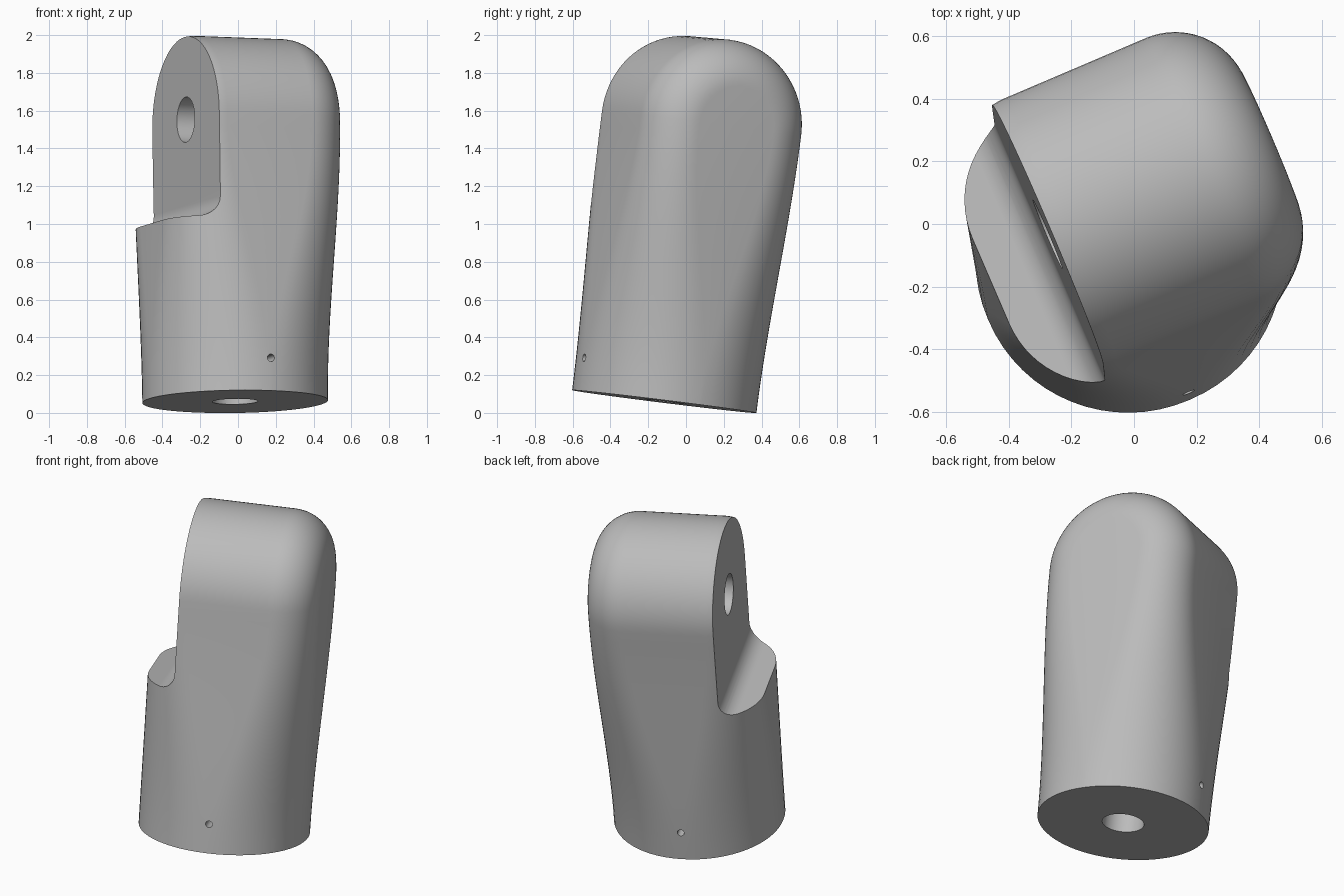
import bpy, bmesh, math
from mathutils import Vector, Matrix

if "Cube" in bpy.data.objects:
    bpy.data.objects.remove(bpy.data.objects["Cube"])

# Local frame: u along the hinge pin, v across it, w up the leaning body
w = Vector((-0.015, 0.123, 0.992)).normalized()
u = Vector((0.918, 0.396, 0))
u = (u - w * u.dot(w)).normalized()
v = w.cross(u)
FRAME = Matrix.Translation((-0.015, -0.115, 0.06)) @ Matrix((u, v, w)).transposed().to_4x4()

PIVOT = 1.485      # height of the hinge pin axis
NOTCH_U = -0.26    # plane of the hinge face
LEDGE = 0.935      # height of the notch floor

gray = bpy.data.materials.new("plain gray")
gray.use_nodes = True
COLOR = (0.5, 0.5, 0.5, 1)
gray.diffuse_color = COLOR
gray.node_tree.nodes["Principled BSDF"].inputs["Base Color"].default_value = COLOR


def make_object(name, bm):
    bmesh.ops.remove_doubles(bm, verts=bm.verts, dist=0.0002)
    bmesh.ops.recalc_face_normals(bm, faces=bm.faces)
    mesh = bpy.data.meshes.new(name)
    bm.to_mesh(mesh)
    bm.free()
    mesh.materials.append(gray)
    obj = bpy.data.objects.new(name, mesh)
    bpy.context.collection.objects.link(obj)
    obj.matrix_world = FRAME
    return obj


def section(t):
    """Half outline (v >= 0), a circle at t=0 and a rounded box at t=1."""
    def mix(a, b):
        return a + (b - a) * t
    far, near = mix(0.49, 0.515), mix(0.49, 0.455)
    half, r = mix(0.49, 0.455), mix(0.485, 0.24)
    pts = [(far, 0)]
    for i in range(33):
        ang = math.pi * i / 32
        side = far - r if i <= 16 else r - near
        pts.append((side + r * math.cos(ang), half - r + r * math.sin(ang)))
        if i == 16:
            pts.append((r - near, half))
    return pts + [(-near, 0)]


def bridge(bm, rows, closed):
    grid = [[bm.verts.new(p) for p in row] for row in rows]
    for a, b in zip(grid, grid[1:]):
        n = len(a)
        for i in range(n if closed else n - 1):
            j = (i + 1) % n
            bm.faces.new((a[i], a[j], b[j], b[i]))
    return grid


# Body: circle blending to a rounded box, closed by spinning the outline over the pin
bm = bmesh.new()
rows = []
for k in range(21):
    s = k / 20
    half = section(s * s * (3 - 2 * s))
    ring = half + [(x, -y) for x, y in half[-2:0:-1]]
    rows.append([(x, y, PIVOT * s) for x, y in ring])
grid = bridge(bm, rows, True)
bm.faces.new(grid[0])
dome = []
for k in range(41):
    a = math.pi * k / 40
    dome.append([(x, y * math.cos(a), PIVOT + y * math.sin(a)) for x, y in section(1)])
bridge(bm, dome, False)
body = make_object("hinge_body", bm)


def cylinder_cutter(name, radius, depth, axis, centre, sides=48):
    bm = bmesh.new()
    turn = Vector((0, 0, 1)).rotation_difference(Vector(axis)).to_matrix().to_4x4()
    bmesh.ops.create_cone(bm, cap_ends=True, segments=sides, radius1=radius, radius2=radius,
                          depth=depth, matrix=Matrix.Translation(centre) @ turn)
    return make_object(name, bm)


# Notch cutter with a rounded inner corner
bm = bmesh.new()
fillet = 0.1
profile = [(-1, 2.3), (-1, LEDGE)]
for i in range(11):
    a = math.pi / 2 * i / 10
    profile.append((NOTCH_U - fillet + fillet * math.sin(a), LEDGE + fillet - fillet * math.cos(a)))
profile.append((NOTCH_U, 2.3))
face = bm.faces.new([bm.verts.new((x, -1, z)) for x, z in profile])
out = bmesh.ops.extrude_face_region(bm, geom=[face])
bmesh.ops.translate(bm, vec=(0, 2, 0),
                    verts=[g for g in out["geom"] if isinstance(g, bmesh.types.BMVert)])
cutters = [
    make_object("notch_cutter", bm),
    cylinder_cutter("hinge_hole_cutter", 0.12, 0.8, (1, 0, 0), (NOTCH_U - 0.05, 0, PIVOT + 0.01)),
    cylinder_cutter("base_hole_cutter", 0.12, 0.8, (0, 0, 1), (0, 0, 0)),
    cylinder_cutter("set_screw_cutter", 0.02, 1.4, (0, 1, 0), (0, 0, 0.175), 20),
]

# Cut the notch and holes, then smooth
bpy.ops.object.select_all(action="DESELECT")
bpy.context.view_layer.objects.active = body
body.select_set(True)
for cutter in cutters:
    cutter.hide_render = True
    mod = body.modifiers.new(cutter.name, "BOOLEAN")
    mod.operation = "DIFFERENCE"
    mod.solver = "EXACT"
    mod.object = cutter
    bpy.ops.object.modifier_apply(modifier=mod.name)
    bpy.data.objects.remove(cutter)
bpy.ops.object.shade_smooth_by_angle(angle=math.radians(30))
